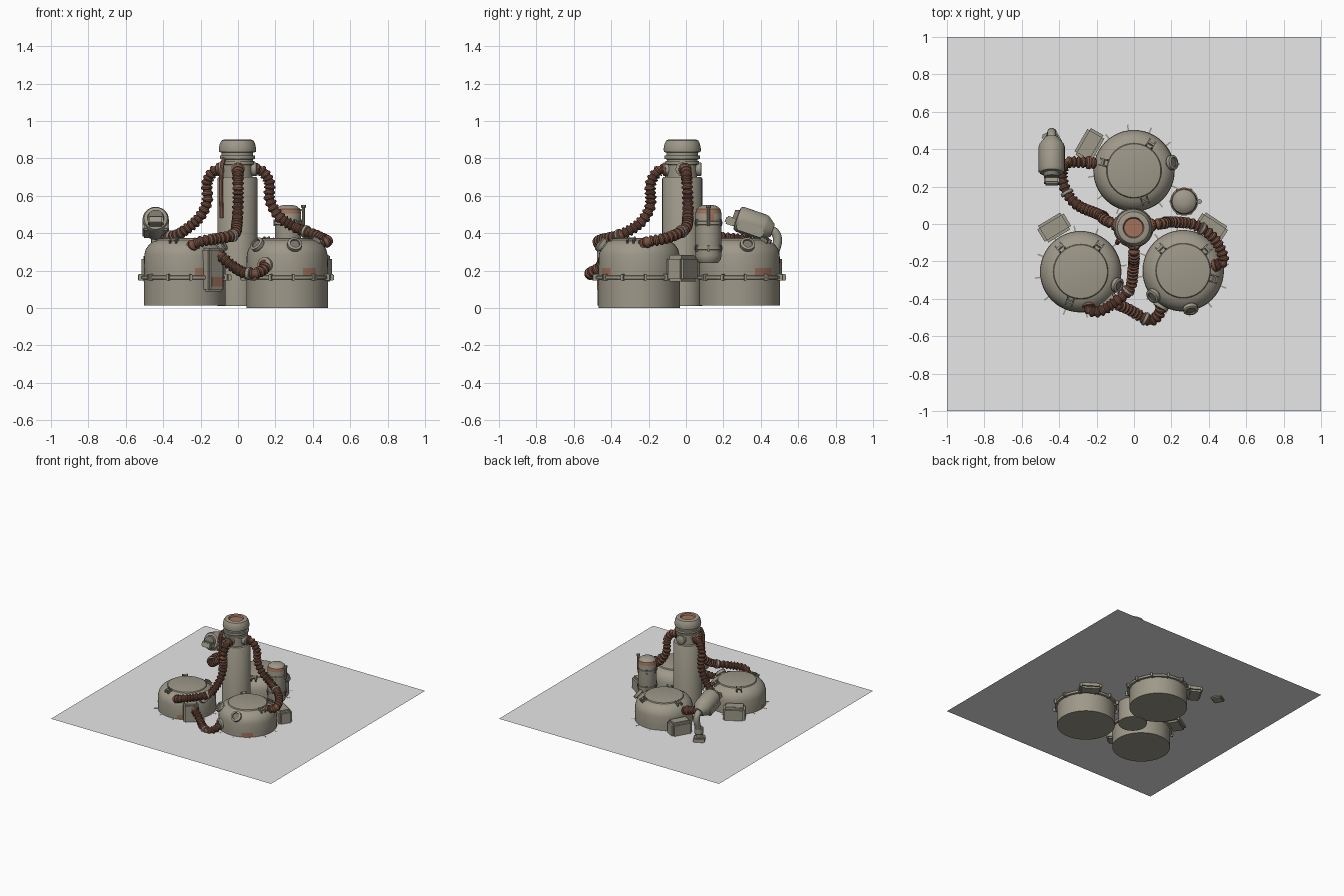
import bpy, bmesh, math
from mathutils import Vector, Matrix

if "Cube" in bpy.data.objects:
    bpy.data.objects.remove(bpy.data.objects["Cube"])


def material(name, rgb):
    m = bpy.data.materials.new(name)
    m.diffuse_color = (*rgb, 1)
    m.use_nodes = True
    m.node_tree.nodes["Principled BSDF"].inputs["Base Color"].default_value = m.diffuse_color
    return m


STEEL = material("drab_steel", (0.34, 0.315, 0.25))
DARK = material("dark_steel", (0.20, 0.185, 0.15))
RUST = material("rust", (0.36, 0.17, 0.105))
HOSE = material("hose_brown", (0.19, 0.085, 0.055))
FLOOR = material("floor_grey", (0.80, 0.80, 0.80))


def finish(name, bm, mats, mat=None):
    bmesh.ops.recalc_face_normals(bm, faces=bm.faces)
    me = bpy.data.meshes.new(name)
    if mat:
        bm.transform(mat)
    bm.to_mesh(me)
    bm.free()
    for m in mats:
        me.materials.append(m)
    ob = bpy.data.objects.new(name, me)
    bpy.context.collection.objects.link(ob)
    bpy.context.view_layer.objects.active = ob
    for o in bpy.context.selected_objects:
        o.select_set(False)
    ob.select_set(True)
    bpy.ops.object.shade_smooth_by_angle(angle=math.radians(35))
    return ob


def along(pos, direction):
    """Matrix placing local z along a direction."""
    return Matrix.Translation(pos) @ Vector(direction).to_track_quat('Z', 'Y').to_matrix().to_4x4()


def lathe(name, prof, mat=None, seg=40, mats=(STEEL, RUST), rule=None):
    """Turn (radius, z) points round z; rule(row, degrees) picks the colour."""
    bm = bmesh.new()
    rings = [[bm.verts.new((r * math.cos(2 * math.pi * i / seg), r * math.sin(2 * math.pi * i / seg), z))
              for i in range(seg)] for r, z in prof]
    for k in range(len(rings) - 1):
        for i in range(seg):
            j = (i + 1) % seg
            f = bm.faces.new((rings[k][i], rings[k][j], rings[k + 1][j], rings[k + 1][i]))
            if rule and rule(k, 360 * (i + .5) / seg):
                f.material_index = 1
    bm.faces.new(rings[0][::-1])
    cap = bm.faces.new(rings[-1])
    if rule and rule(len(prof) - 1, 0):
        cap.material_index = 1
    return finish(name, bm, mats, mat)


def box(name, size, mat, m=STEEL, bevel=0.0):
    bm = bmesh.new()
    bmesh.ops.create_cube(bm, size=1, matrix=Matrix.Diagonal((*size, 1)))
    if bevel:
        bmesh.ops.bevel(bm, geom=bm.edges[:], offset=bevel, segments=2, affect='EDGES')
    return finish(name, bm, [m], mat)


def polar(c, deg, r, z):
    a = math.radians(deg)
    return Matrix.Translation((c[0] + r * math.cos(a), c[1] + r * math.sin(a), z)) @ Matrix.Rotation(a, 4, 'Z')


def spline(pts, step):
    """Evenly spaced samples of a Catmull-Rom curve."""
    p = [Vector(q) for q in pts]
    p = [2 * p[0] - p[1]] + p + [2 * p[-1] - p[-2]]
    fine = []
    for a, b, c, d in zip(p, p[1:], p[2:], p[3:]):
        for i in range(40):
            t = i / 40
            fine.append(.5 * (2 * b + (c - a) * t + (2 * a - 5 * b + 4 * c - d) * t * t
                              + (3 * b - a - 3 * c + d) * t ** 3))
    out = [fine[0]]
    for q in fine:
        if (q - out[-1]).length >= step:
            out.append(q)
    return out


def tube(name, pts, radii, step, mat, seg=14):
    """Sweep a circle whose radius cycles through radii, giving ribs."""
    path = spline(pts, step)
    bm, rings, n = bmesh.new(), [], None
    for i, q in enumerate(path):
        t = (path[min(i + 1, len(path) - 1)] - path[max(i - 1, 0)]).normalized()
        n = t.orthogonal() if n is None else n - t * n.dot(t)
        n.normalize()
        b, r = t.cross(n), radii[i % len(radii)]
        rings.append([bm.verts.new(q + r * (n * math.cos(2 * math.pi * k / seg) + b * math.sin(2 * math.pi * k / seg)))
                      for k in range(seg)])
    for r0, r1 in zip(rings, rings[1:]):
        for k in range(seg):
            j = (k + 1) % seg
            bm.faces.new((r0[k], r0[j], r1[j], r1[k]))
    bm.faces.new(rings[0][::-1])
    bm.faces.new(rings[-1])
    finish(name, bm, [mat])
    return path


# floor sheet, cutting through the tanks
bm = bmesh.new()
bmesh.ops.create_grid(bm, x_segments=1, y_segments=1, size=1)
finish("floor_sheet", bm, [FLOOR], Matrix.Translation((0, 0, 0.18)))

# three domed tanks: centre, base height, box angle, handle angles, nozzle angles, rust angles
TANKS = {
    "back": ((0.0, 0.285), 0.015, 150, (165, 58, 290), (12,), ((20, 50), (200, 225))),
    "left": ((-0.285, -0.255), 0.015, 121, (130, 55, 250), (-20,), ((285, 310), (180, 195))),
    "right": ((0.263, -0.25), 0.0, 57, (135, 42, 345), (-140, -79), ((290, 312), (80, 110))),
}
for key, (c, z0, box_a, handles, nozzles, rusty) in TANKS.items():
    prof = [(.218, z0), (.218, .153), (.234, .155), (.234, .172), (.218, .175), (.218, .215), (.216, .285),
            (.208, .315), (.19, .34), (.165, .358), (.147, .364), (.143, .372), (.135, .374)]
    lathe(key + "_tank", prof, Matrix.Translation((*c, 0)), 48,
          rule=lambda k, a: k == 4 and any(lo < a < hi for lo, hi in rusty))
    for i in range(12):
        box(key + "_flange_lug", (.04, .014, .034), polar(c, i * 30 + 8, .231, .164), bevel=.003)
    for a in handles:  # small clamps on the dome shoulder
        tilt = polar(c, a, .168, .363) @ Matrix.Rotation(.5, 4, 'Y')
        for s in (-1, 1):
            box(key + "_clamp_side", (.045, .008, .022), tilt @ Matrix.Translation((0, s * .017, 0)), DARK)
        box(key + "_clamp_bar", (.012, .034, .014), tilt @ Matrix.Translation((0, 0, .006)), STEEL)
    for a in nozzles:  # tilted ports on the shoulder
        r = math.radians(a)
        lathe(key + "_port", [(.03, -.05), (.03, .012), (.04, .014), (.04, .034), (.034, .038), (.026, .038), (.024, .03)],
              along((c[0] + .19 * math.cos(r), c[1] + .19 * math.sin(r), .325), (math.cos(r), math.sin(r), .75)),
              20, (STEEL, DARK), lambda k, d: k >= 5)
    m = polar(c, box_a, .275, .21)
    box(key + "_side_box", (.105, .165, .135), m, bevel=.014)
    box(key + "_side_box_lid", (.075, .13, .008), m @ Matrix.Translation((0, 0, .069)), bevel=.003)

# hose box on the front of the left tank
m = polar(TANKS["left"][0], -48, .222, .205)
box("hose_box", (.075, .11, .235), m, bevel=.012)
box("hose_box_rust", (.004, .08, .05), m @ Matrix.Translation((.038, 0, -.065)), RUST)

# central column with collar and rounded cap
lathe("column", [(.107, .01), (.107, .692), (.102, .70), (.08, .70), (.08, .765), (.09, .768), (.09, .785), (.082, .787),
                 (.082, .795), (.094, .797), (.094, .815), (.084, .817), (.084, .832), (.098, .834), (.1, .85),
                 (.094, .88), (.085, .896), (.075, .90), (.056, .90), (.05, .888)],
      Matrix.Translation((-.003, -.02, 0)), 40, rule=lambda k, a: k >= 18)
tube("column_rust_pipe", [(-.075, -.085, .80), (-.088, -.1, .74), (-.09, -.1, .6), (-.088, -.09, .48)],
     (.011,), .02, RUST, 10)
for a in (90, 180, 0, 270):  # hose sockets on the neck
    r = math.radians(a)
    lathe("hose_socket", [(.036, 0), (.036, .04), (.03, .044)],
          along((-.003 + .06 * math.cos(r), -.02 + .06 * math.sin(r), .742), (math.cos(r), math.sin(r), 0)), 18)

# ribbed hoses
HOSES = {
    "left_hose": [(-.07, -.01, .745), (-.13, .01, .73), (-.165, .03, .67), (-.165, .04, .57), (-.21, .06, .48),
                  (-.30, .10, .405), (-.36, .17, .38), (-.385, .26, .37), (-.36, .325, .36), (-.29, .33, .34), (-.2, .325, .31)],
    "front_hose": [(0, -.09, .745), (0, -.15, .73), (0, -.19, .66), (0, -.19, .55), (-.005, -.24, .46),
                   (-.02, -.34, .395), (-.09, -.41, .375), (-.18, -.465, .36), (-.235, -.46, .34), (-.25, -.41, .315)],
    "right_hose": [(.07, -.01, .745), (.13, 0, .73), (.168, .005, .67), (.17, .01, .58), (.22, .01, .49),
                   (.31, 0, .43), (.40, -.05, .395), (.455, -.12, .37), (.475, -.20, .355), (.41, -.23, .335)],
    "lower_hose": [(-.13, -.40, .285), (-.09, -.43, .275), (-.03, -.455, .225), (.03, -.49, .19), (.09, -.515, .185),
                   (.135, -.48, .205), (.15, -.42, .235)],
}
for name, pts in HOSES.items():
    path = tube(name, pts, (.023, .031, .031, .023), .0055, HOSE)
    for f in (.04, .62, .96):  # hose clips
        i = min(int(f * len(path)), len(path) - 2)
        lathe(name + "_clip", [(.03, -.009), (.035, -.007), (.035, .007), (.03, .009)],
              along(path[i], path[i + 1] - path[i]), 18, (STEEL if f == .62 else HOSE,))
lathe("lower_hose_socket_a", [(.04, -.03), (.04, .02), (.034, .024)], along((-.125, -.405, .28), (.7, -.6, -.1)), 18)
lathe("lower_hose_socket_b", [(.042, -.05), (.042, .02), (.036, .024)], along((.15, -.43, .23), (-.45, -.8, 0)), 18)

# upright gas bottle with straps and valve
G = (.268, .12)
lathe("gas_bottle", [(.05, .24), (.066, .26), (.07, .28), (.07, .46), (.07, .505), (.064, .53), (.045, .546), (.02, .552)],
      Matrix.Translation((*G, 0)), 28, rule=lambda k, a: k == 4 or (k == 3 and a % 180 < 22))
for z in (.32, .455):
    lathe("bottle_strap", [(.069, z - .01), (.075, z - .008), (.075, z + .008), (.069, z + .01)],
          Matrix.Translation((*G, 0)), 28, (STEEL,))
for a in range(0, 360, 60):
    box("bottle_rib", (.012, .012, .035), polar(G, a, .073, .455), DARK)
    box("bottle_rib", (.012, .012, .035), polar(G, a, .073, .32), DARK)
lathe("bottle_valve", [(.008, .44), (.008, .535), (.013, .537), (.013, .55)], Matrix.Translation((.35, .12, 0)), 10)
box("bottle_valve_arm", (.07, .01, .012), Matrix.Translation((.32, .12, .525)))

# tilted lamp head on a curved stalk
axis = Vector((0, -.92, .32))
M = along((-.44, .345, .455), axis)
lathe("lamp_head", [(.035, -.125), (.066, -.085), (.07, -.07), (.07, .06), (.062, .075), (.045, .078), (.04, .10)],
      M, 28, (STEEL, DARK), lambda k, a: k >= 5)
box("lamp_underside", (.14, .15, .06), Matrix.Translation((-.44, .345, .425)) @ Matrix.Rotation(-.33, 4, 'X'), bevel=.008)
box("lamp_nose", (.085, .06, .045), Matrix.Translation((-.44, .24, .465)) @ Matrix.Rotation(-.33, 4, 'X'), bevel=.008)
tube("lamp_stalk", [(-.44, .43, .425), (-.44, .475, .405), (-.44, .49, .36), (-.44, .475, .30), (-.44, .46, .25), (-.44, .455, .20)],
     (.024,), .012, STEEL, 16)
lathe("lamp_stalk_collar", [(.03, .24), (.034, .245), (.034, .285), (.03, .29)], Matrix.Translation((-.44, .46, 0)), 20)
box("lamp_foot", (.085, .085, .05), Matrix.Translation((-.44, .455, .19)) @ Matrix.Rotation(.5, 4, 'Z'), bevel=.008)
